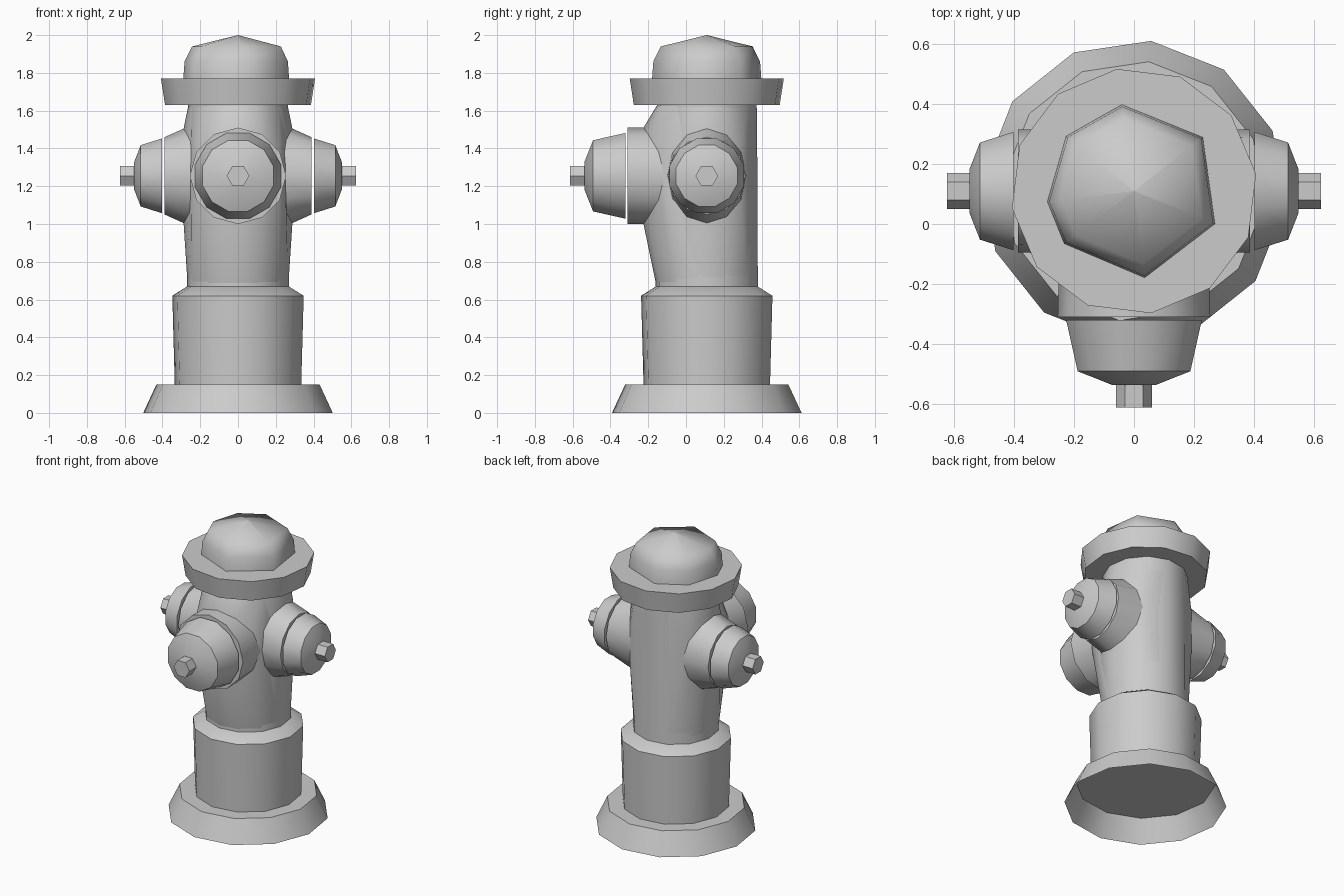
import bpy, bmesh
from math import sin, cos, radians, pi, sqrt
from mathutils import Vector, Matrix

if "Cube" in bpy.data.objects:
    bpy.data.objects.remove(bpy.data.objects["Cube"])

CY = 0.11      # y of the main axis
NZ = 1.255     # height of the nozzle axes
AXIS = Matrix.Translation((0, CY, 0))


def finish(name, bm, mat, angle):
    bmesh.ops.remove_doubles(bm, verts=bm.verts, dist=1e-5)
    bmesh.ops.recalc_face_normals(bm, faces=bm.faces)
    bm.transform(mat)
    me = bpy.data.meshes.new(name)
    bm.to_mesh(me)
    bm.free()
    ob = bpy.data.objects.new(name, me)
    bpy.context.collection.objects.link(ob)
    bpy.ops.object.select_all(action='DESELECT')
    ob.select_set(True)
    bpy.context.view_layer.objects.active = ob
    bpy.ops.object.shade_smooth_by_angle(angle=radians(angle))
    return ob


def loft(name, rings, mat, angle=38, caps=(True, True)):
    bm = bmesh.new()
    vs = [[bm.verts.new(p) for p in ring] for ring in rings]
    n = len(vs[0])
    for a, b in zip(vs, vs[1:]):
        for i in range(n):
            j = (i + 1) % n
            bm.faces.new((a[i], a[j], b[j], b[i]))
    if caps[0]:
        bm.faces.new(vs[0])
    if caps[1]:
        bm.faces.new(vs[-1])
    return finish(name, bm, mat, angle)


def angles(n, offset):
    return [radians(offset + 360 * i / n) for i in range(n)]


def lathe(name, profile, angs, mat=AXIS, angle=38, caps=(True, True)):
    rings = [[(r * cos(a), r * sin(a), z) for a in angs] for r, z in profile]
    return loft(name, rings, mat, angle, caps)


# Base flange (open underneath), barrel and column
A12 = angles(12, 23.5)
lathe("base_flange", [(.505, 0), (.435, .15), (.325, .15)], A12, caps=(False, False))
lathe("lower_barrel", [(.337, .15), (.35, .62), (.27, .67)], A12)
lathe("upper_column", [(.272, .66), (.27, 1.25), (.266, 1.64)], A12)

# Bonnet: brim and faceted dome
lathe("bonnet_brim", [(.39, 1.63), (.412, 1.77)], angles(12, 8))
dome_angles = [radians(d) for d in (38, 98, 141, 187, 217, 277, 338)]
lathe("bonnet_dome", [(.292, 1.765), (.285, 1.86), (.245, 1.94), (.0001, 2.0)],
      dome_angles, angle=65, caps=(True, False))


# Nozzle: column bulge, neck, cap and hex bolt, built along local +x
def nozzle(name, turn, reach, root_w, root_h, neck_end, neck_r, cap):
    mat = AXIS @ Matrix.Rotation(radians(turn), 4, 'Z')
    angs = angles(12, 0)
    root = []
    for a in angs:
        y = root_w * cos(a)
        root.append((sqrt(reach ** 2 - y * y), y, NZ + root_h * sin(a)))
    end = [(neck_end, neck_r * cos(a), NZ + neck_r * sin(a)) for a in angs]
    # bulge blending the nozzle root into the column
    bm = bmesh.new()
    for p in root:
        bm.verts.new(p)
    for z, r in ((.67, .268), (1.63, .264)):
        for a in A12:
            d = a - radians(turn)
            bm.verts.new((r * cos(d), r * sin(d), z))
    res = bmesh.ops.convex_hull(bm, input=bm.verts)
    loose = [v for v in bm.verts if not v.link_faces]
    bmesh.ops.delete(bm, geom=loose, context='VERTS')
    finish(name + "_bulge", bm, mat, 40)
    loft(name + "_neck", [root, end], mat, caps=(False, True))
    # separate cap and bolt
    tip = cap[-1][1]
    along = mat @ Matrix.Translation((0, 0, NZ)) @ Matrix.Rotation(pi / 2, 4, 'Y')
    lathe(name + "_cap", cap, angles(12, 15), along, angle=32)
    lathe(name + "_bolt", [(.06, tip - .01), (.06, tip + .075)], angles(6, 90), along)


for side, turn in (("right", 0), ("left", 180)):
    nozzle(side + "_nozzle", turn, .288, .21, .25, .388, .205,
           [(.205, .402), (.168, .515), (.075, .55)])
nozzle("front_nozzle", -90, .335, .25, .255, .42, .255,
       [(.235, .43), (.195, .602), (.075, .648)])
